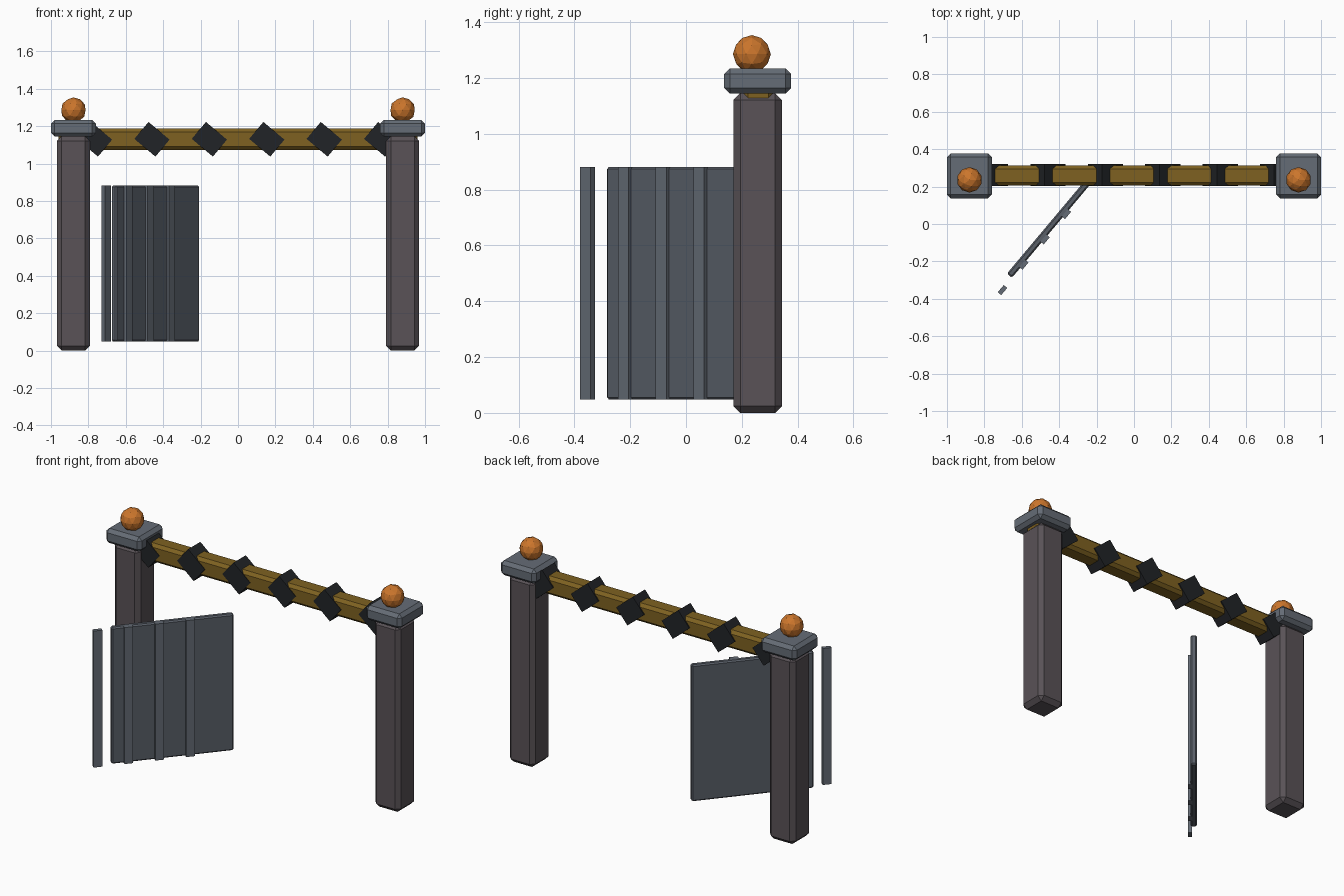
import bpy
from math import radians, cos, sin

if "Cube" in bpy.data.objects:
    bpy.data.objects.remove(bpy.data.objects["Cube"])


def material(name, rgb):
    m = bpy.data.materials.new(name)
    m.diffuse_color = (*rgb, 1)
    m.use_nodes = True
    m.node_tree.nodes["Principled BSDF"].inputs["Base Color"].default_value = m.diffuse_color
    return m


STONE = material("dark_stone", (0.10, 0.085, 0.095))
SLATE = material("slate", (0.13, 0.15, 0.18))
STEEL = material("steel", (0.10, 0.115, 0.14))
GOLD = material("yellow_paint", (0.21, 0.12, 0.015))
BLACK = material("black_paint", (0.015, 0.017, 0.02))
LAMP = material("orange_lamp", (0.60, 0.18, 0.025))


def box(name, loc, size, mat, bevel=0.0, rot=(0, 0, 0)):
    bpy.ops.mesh.primitive_cube_add(size=1, location=loc, rotation=rot)
    o = bpy.context.object
    o.name = name
    o.scale = size
    bpy.ops.object.transform_apply(location=False, rotation=False, scale=True)
    o.data.materials.append(mat)
    if bevel:
        b = o.modifiers.new("chamfer", "BEVEL")
        b.width = bevel
        b.segments = 1
    return o


Y = 0.257  # depth of the gateway line

# Posts with caps and lamps
for side, sx in (("left", -1), ("right", 1)):
    x = 0.88 * sx
    box(side + "_post", (x, Y, 0.573), (0.175, 0.175, 1.146), STONE, 0.025)
    box(side + "_cap", (x, Y, 1.189), (0.24, 0.24, 0.09), SLATE, 0.02)
    bpy.ops.mesh.primitive_ico_sphere_add(subdivisions=2, radius=0.068,
                                          location=(x, 0.236, 1.286))
    lamp = bpy.context.object
    lamp.name = side + "_lamp"
    lamp.data.materials.append(LAMP)

# Crossbeam with slanted hazard bands
box("crossbeam", (0, Y + 0.002, 1.13), (1.92, 0.108, 0.113), GOLD, 0.018)
for i in range(6):
    box(f"hazard_band_{i + 1}", (-0.767 + 0.307 * i, Y + 0.004, 1.13),
        (0.118, 0.118, 0.147), BLACK, rot=(0, radians(-50), 0))

# Open gate leaf, swung about its hinge, with raised ribs
HINGE = (-0.216, 0.26)
ANG = radians(50)


def leaf_point(along, out):
    return (HINGE[0] - along * cos(ANG) + out * sin(ANG),
            HINGE[1] - along * sin(ANG) - out * cos(ANG), 0.465)


box("gate_leaf", leaf_point(0.35, 0), (0.70, 0.035, 0.834), STEEL, 0.008, (0, 0, ANG))
for i in range(4):
    box(f"gate_rib_{i + 1}", leaf_point(0.252 + 0.177 * i, 0.021),
        (0.05, 0.024, 0.834), SLATE, rot=(0, 0, ANG))
